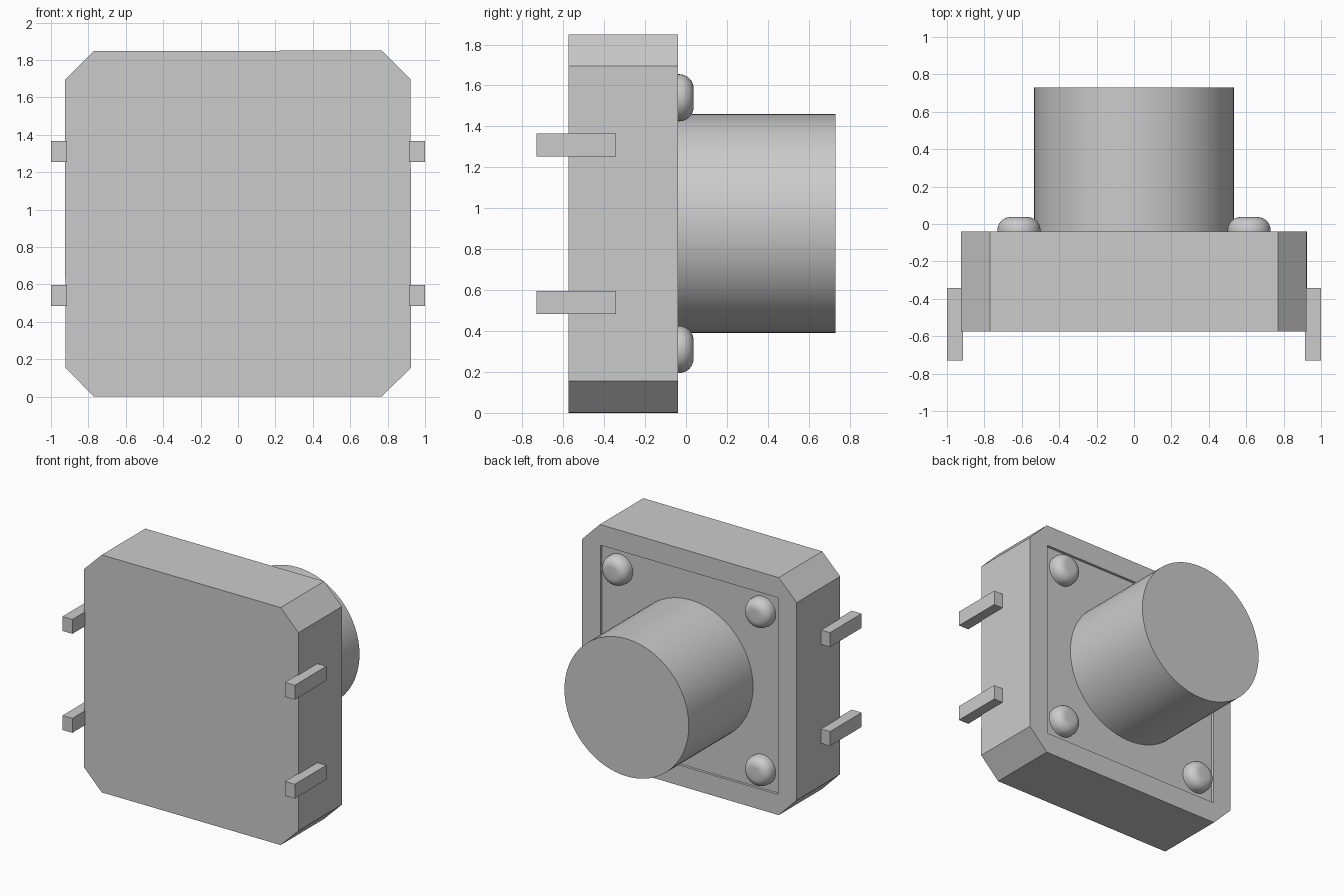
import bpy, bmesh
from math import pi
from mathutils import Matrix, Vector

cube = bpy.data.objects.get("Cube")
if cube:
    bpy.data.objects.remove(cube, do_unlink=True)

grey = bpy.data.materials.new("plain grey")
grey.use_nodes = True
grey.diffuse_color = (0.6, 0.6, 0.6, 1)
grey.node_tree.nodes["Principled BSDF"].inputs["Base Color"].default_value = grey.diffuse_color

MID = 0.925                      # height of the switch axis
BACK, FLOOR, FRONT = -0.04, -0.06, -0.575


def finish(name, bm, smooth=None):
    bmesh.ops.recalc_face_normals(bm, faces=bm.faces)
    mesh = bpy.data.meshes.new(name)
    bm.to_mesh(mesh)
    bm.free()
    mesh.materials.append(grey)
    obj = bpy.data.objects.new(name, mesh)
    bpy.context.collection.objects.link(obj)
    if smooth:
        bpy.ops.object.select_all(action='DESELECT')
        obj.select_set(True)
        bpy.context.view_layer.objects.active = obj
        bpy.ops.object.shade_smooth_by_angle(angle=smooth)
    return obj


def box(name, x0, x1, y0, y1, z0, z1):
    bm = bmesh.new()
    size = Vector((x1 - x0, y1 - y0, z1 - z0))
    centre = Vector((x0 + x1, y0 + y1, z0 + z1)) / 2
    bmesh.ops.create_cube(bm, matrix=Matrix.Translation(centre) @ Matrix.Diagonal(size).to_4x4())
    return finish(name, bm)


def disc(name, x, z, radius, y0, y1, rounding=0):
    """Cylinder along y, with an optional rounded back rim."""
    bm = bmesh.new()
    place = Matrix.Translation((x, (y0 + y1) / 2, z)) @ Matrix.Rotation(-pi / 2, 4, 'X')
    bmesh.ops.create_cone(bm, cap_ends=True, segments=64, radius1=radius, radius2=radius,
                          depth=y1 - y0, matrix=place)
    if rounding:
        rim = [e for e in bm.edges if all(v.co.y > y1 - 0.001 for v in e.verts)]
        bmesh.ops.bevel(bm, geom=rim, offset=rounding, segments=8, profile=0.5, affect='EDGES')
    return finish(name, bm, smooth=pi / 5)


# Housing: chamfered block with a shallow square recess in its back
def ring(bm, corner, y):
    verts = []
    for k in range(4):
        turn = Matrix.Rotation(k * pi / 2, 2)
        for point in corner:
            p = turn @ Vector(point)
            verts.append(bm.verts.new((p.x, y, MID + p.y)))
    return verts


def wall(bm, a, b):
    for i in range(len(a)):
        j = (i + 1) % len(a)
        bm.faces.new((a[i], a[j], b[j], b[i]))


bm = bmesh.new()
chamfer = [(0.923, 0.77), (0.77, 0.925)]
front = ring(bm, chamfer, FRONT)
back = ring(bm, chamfer, BACK)
rim = ring(bm, [(0.765, 0.765)], BACK)
floor = ring(bm, [(0.765, 0.765)], FLOOR)
bm.faces.new(front)
bm.faces.new(floor)
wall(bm, front, back)
wall(bm, rim, floor)
for k in range(4):
    n = (k + 1) % 4
    bm.faces.new((back[2 * k], back[2 * k + 1], rim[k]))
    bm.faces.new((back[2 * k + 1], back[2 * n], rim[n], rim[k]))
finish("housing", bm)

# Push button
disc("button", 0, MID, 0.535, FLOOR, 0.73)

# Rivets and side pins
for sx, side in ((1, "left"), (-1, "right")):
    for sz, level in ((1, "upper"), (-1, "lower")):
        disc(f"{level}_{side}_rivet", sx * 0.615, MID + sz * 0.615, 0.115, FLOOR, 0.037, 0.07)
        z = MID + sz * 0.385
        x0, x1 = sorted((sx * 0.915, sx))
        box(f"{level}_{side}_pin", x0, x1, -0.73, -0.342, z - 0.056, z + 0.056)
